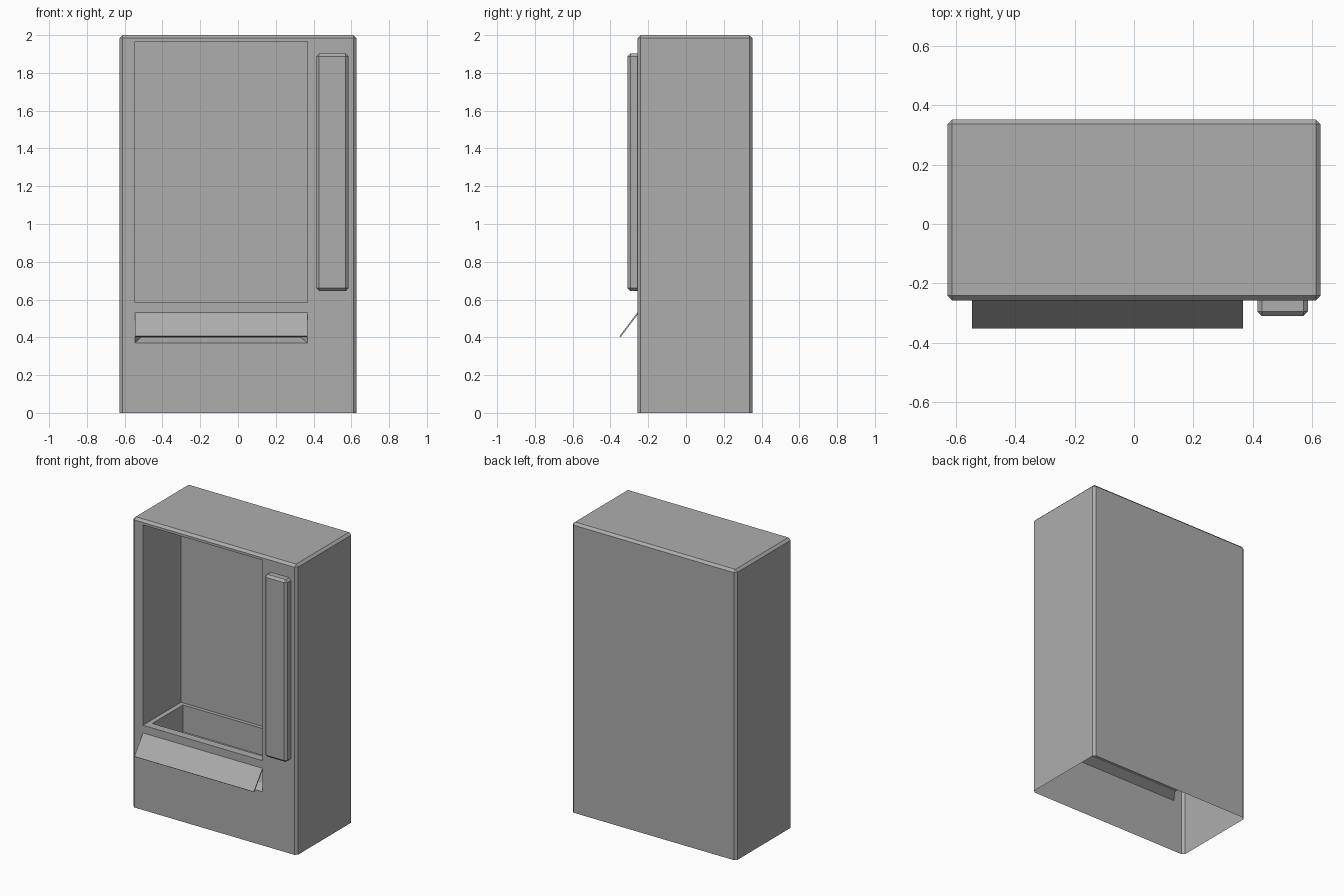
import bpy
import bmesh
from mathutils import Vector

cube = bpy.data.objects.get("Cube")
if cube:
    bpy.data.objects.remove(cube, do_unlink=True)

TONE = (0.42, 0.42, 0.42, 1)
grey = bpy.data.materials.new("plain_grey")
grey.use_nodes = True
grey.diffuse_color = TONE
grey.node_tree.nodes["Principled BSDF"].inputs["Base Color"].default_value = TONE

HALF_W, FRONT, BACK, TOP = 0.628, -0.257, 0.352, 2.0
WIN_L, WIN_R = -0.546, 0.367          # shared by window, slot and flap
WIN_LOW, WIN_TOP, WIN_BACK = 0.585, 1.967, 0.158
SLOT_LOW, SLOT_TOP = 0.37, 0.532
INSET = 0.033


def finish(bm, name):
    bmesh.ops.remove_doubles(bm, verts=bm.verts, dist=0.0005)
    bmesh.ops.recalc_face_normals(bm, faces=bm.faces)
    mesh = bpy.data.meshes.new(name)
    bm.to_mesh(mesh)
    bm.free()
    mesh.materials.append(grey)
    obj = bpy.data.objects.new(name, mesh)
    bpy.context.collection.objects.link(obj)
    return obj


def box(lo, hi):
    bm = bmesh.new()
    bmesh.ops.create_cube(bm, size=1)
    lo, hi = Vector(lo), Vector(hi)
    for v in bm.verts:
        v.co = (lo + hi) / 2 + v.co * (hi - lo)
    return bm


def rect_xz(x0, x1, z0, z1, y):
    return [(x0, y, z0), (x1, y, z0), (x1, y, z1), (x0, y, z1)]


def rect_xy(x0, x1, y0, y1, z):
    return [(x0, y0, z), (x1, y0, z), (x1, y1, z), (x0, y1, z)]


def face(bm, pts):
    bm.faces.new([bm.verts.new(p) for p in pts])


def bridge(bm, a, b, skip=None):
    """Join two four-point loops; side 0 is the first edge of each loop."""
    for i in range(4):
        if i != skip:
            j = (i + 1) % 4
            face(bm, [a[i], a[j], b[j], b[i]])


# Cabinet shell: chamfered, open underneath
bm = box((-HALF_W, FRONT, 0), (HALF_W, BACK, TOP))
edges = [e for e in bm.edges if max(v.co.z for v in e.verts) > 0.1]
bmesh.ops.bevel(bm, geom=edges, offset=0.016, segments=1, affect='EDGES')
bm.normal_update()
bmesh.ops.delete(bm, geom=[f for f in bm.faces if f.normal.z < -0.9], context='FACES')

# Cut the window and the delivery slot out of the front
cuts = [((x, 0, 0), (1, 0, 0)) for x in (WIN_L, WIN_R)]
cuts += [((0, 0, z), (0, 0, 1)) for z in (SLOT_LOW, SLOT_TOP, WIN_LOW, WIN_TOP)]
for co, no in cuts:
    bm.normal_update()
    front = [f for f in bm.faces if f.normal.y < -0.95]
    geom = set(front) | {e for f in front for e in f.edges} | {v for f in front for v in f.verts}
    bmesh.ops.bisect_plane(bm, geom=list(geom), plane_co=co, plane_no=no, dist=0.0001)
bm.normal_update()
holes = []
for f in bm.faces:
    c = f.calc_center_median()
    in_hole = SLOT_LOW < c.z < SLOT_TOP or WIN_LOW < c.z < WIN_TOP
    if f.normal.y < -0.95 and WIN_L < c.x < WIN_R and in_hole:
        holes.append(f)
bmesh.ops.delete(bm, geom=holes, context='FACES')

# Display recess behind the window
window = rect_xz(WIN_L, WIN_R, WIN_LOW, WIN_TOP, FRONT)
recess = rect_xz(WIN_L, WIN_R, WIN_LOW, WIN_TOP, WIN_BACK)
bridge(bm, window, recess, skip=0)
face(bm, recess)

# Recess floor as a rim around the chute
left, right = WIN_L + INSET, WIN_R - INSET
near, far = FRONT + 0.055, WIN_BACK - 0.025
low, mouth = SLOT_LOW + 0.03, SLOT_TOP - 0.03
rim = rect_xy(WIN_L, WIN_R, FRONT, WIN_BACK, WIN_LOW)
chute_top = rect_xy(left, right, near, far, WIN_LOW)
chute_base = rect_xy(left, right, near, far, low)
bridge(bm, rim, chute_top)
bridge(bm, chute_top, chute_base, skip=0)
face(bm, chute_base)
face(bm, rect_xz(left, right, mouth, WIN_LOW, near))

# Tapered slot leading into the chute
bridge(bm, rect_xz(WIN_L, WIN_R, SLOT_LOW, SLOT_TOP, FRONT),
       rect_xz(left, right, low, mouth, near))
finish(bm, "cabinet")

# Control panel with chamfered front
bm = box((0.415, -0.31, 0.645), (0.585, FRONT, 1.902))
edges = [e for e in bm.edges if min(v.co.y for v in e.verts) < -0.3]
bmesh.ops.bevel(bm, geom=edges, offset=0.015, segments=1, affect='EDGES')
finish(bm, "control_panel")

# Hinged delivery flap, a thin plate leaning out from the slot
bm = bmesh.new()
profile = [(FRONT, SLOT_TOP), (-0.352, 0.406), (-0.346, 0.401), (FRONT + 0.006, SLOT_TOP - 0.005)]
ends = [[(x, y, z) for y, z in profile] for x in (WIN_L + 0.001, WIN_R)]
bridge(bm, ends[0], ends[1])
for end in ends:
    face(bm, end)
finish(bm, "delivery_flap")
